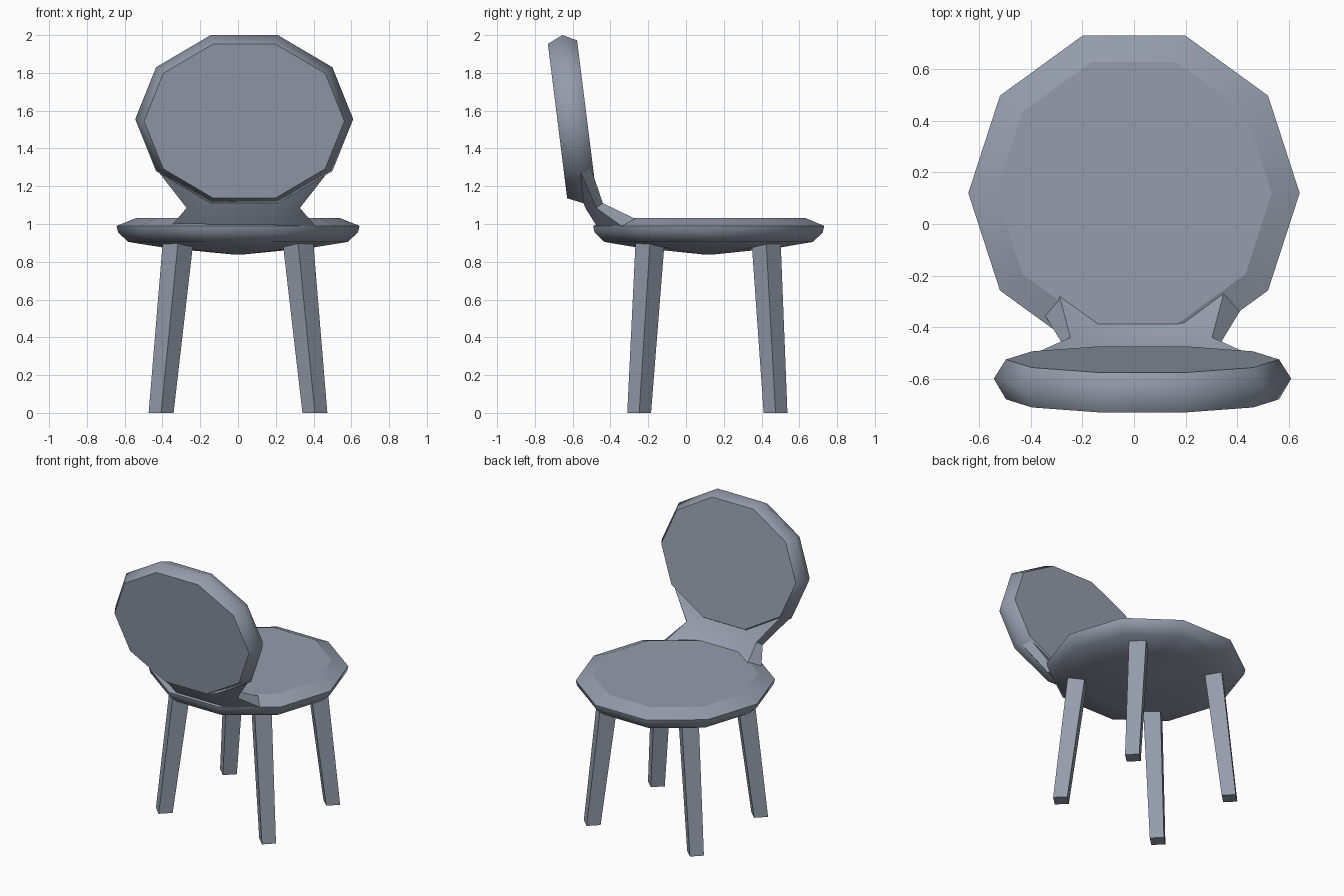
import bpy, bmesh, math
from mathutils import Matrix, Vector

if "Cube" in bpy.data.objects:
    bpy.data.objects.remove(bpy.data.objects["Cube"])

slate = bpy.data.materials.new("slate_grey")
slate.diffuse_color = (0.30, 0.335, 0.41, 1)
slate.use_nodes = True
slate.node_tree.nodes["Principled BSDF"].inputs["Base Color"].default_value = slate.diffuse_color


def loft(name, sections, matrix=Matrix(), angle=35, flat_caps=False):
    """Skin a list of matching point loops and cap both ends."""
    bm = bmesh.new()
    loops = [[bm.verts.new(matrix @ Vector(p)) for p in s] for s in sections]
    n = len(loops[0])
    for a, b in zip(loops, loops[1:]):
        for i in range(n):
            j = (i + 1) % n
            bm.faces.new((a[i], a[j], b[j], b[i]))
    bm.faces.new(loops[0])
    bm.faces.new(loops[-1])
    bmesh.ops.recalc_face_normals(bm, faces=bm.faces)
    me = bpy.data.meshes.new(name)
    bm.to_mesh(me)
    bm.free()
    me.materials.append(slate)
    ob = bpy.data.objects.new(name, me)
    bpy.context.collection.objects.link(ob)
    bpy.ops.object.select_all(action='DESELECT')
    bpy.context.view_layer.objects.active = ob
    ob.select_set(True)
    bpy.ops.object.shade_smooth_by_angle(angle=math.radians(angle))
    if flat_caps:
        for face in me.polygons[-2:]:
            face.use_smooth = False
    return ob


def ring(rx, z, ry=None, n=10, cx=0, cy=0):
    ry = rx if ry is None else ry
    return [(cx + rx * math.cos(2 * math.pi * i / n),
             cy + ry * math.sin(2 * math.pi * i / n), z) for i in range(n)]


# Seat: ten-sided cushion with a flat top, soft rim and shallow domed underside
profile = [(0.535, 1.033), (0.643, 0.99), (0.635, 0.955), (0.58, 0.905),
           (0.38, 0.873), (0.02, 0.838)]
loft("seat", [ring(r, z) for r, z in profile],
     Matrix.Translation((0, 0.12, 0)), 50, True)

# Backrest: ten-sided flattened disc leaning back, with a rounded rim
CX = 0.033
up, normal = Vector((0, -0.124, 0.992)), Vector((0, -0.992, -0.124))
tilt = Matrix(((1, 0, 0, CX),
               (0, up.y, normal.y, -0.60),
               (0, up.z, normal.z, 1.555),
               (0, 0, 0, 1)))
loft("backrest", [ring(r, z, r * 0.817) for r, z in
                  ((0.53, -0.075), (0.577, 0.0), (0.53, 0.081))], tilt, 70, True)

# Neck joining the seat to the backrest: each half section runs
# outer middle, outer side, inner side, inner middle and is mirrored
neck = [
    [(0.18, -0.47, 0.985), (0.385, -0.335, 0.985), (0.32, -0.27, 1.028), (0.165, -0.385, 1.03)],
    [(0.18, -0.53, 1.08), (0.30, -0.475, 1.085), (0.275, -0.44, 1.11), (0.15, -0.45, 1.10)],
    [(0.175, -0.55, 1.125), (0.46, -0.565, 1.29), (0.42, -0.505, 1.30), (0.165, -0.50, 1.17)],
]
loft("neck", [half + [(-x, y, z) for x, y, z in reversed(half)] for half in neck],
     Matrix.Translation((CX - 0.005, 0, 0)), 35)

# Legs: four splayed, tapering square posts turned on their corners
for sx, side in ((-1, "left"), (1, "right")):
    for end, top_y, foot_y in (("front", -0.19, -0.248), ("rear", 0.424, 0.474)):
        loft(f"{end}_{side}_leg",
             [ring(0.066, 0.0, 0.063, 4, sx * 0.407, foot_y),
              ring(0.081, 0.91, 0.077, 4, sx * 0.317, top_y)])
